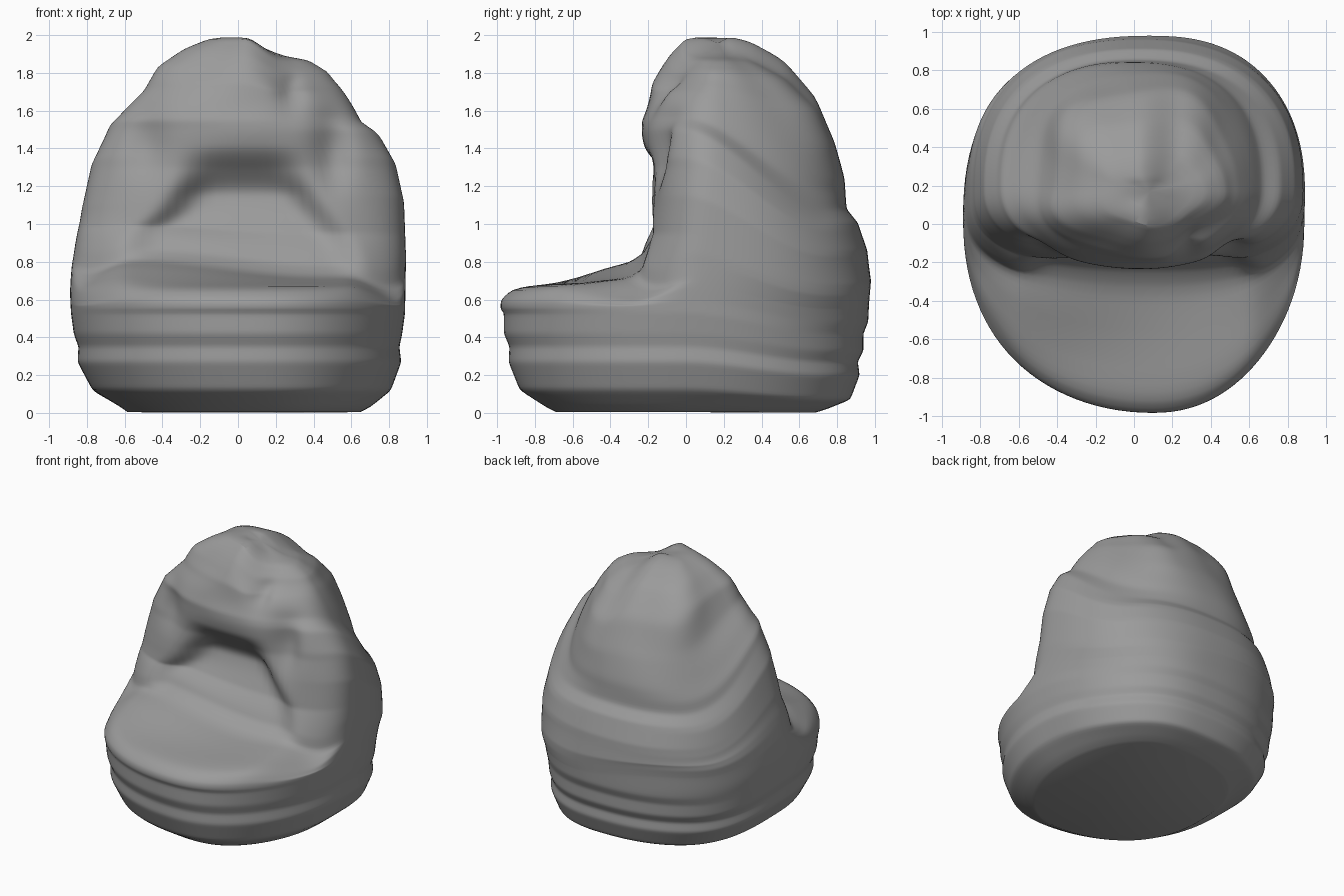
import bpy, bmesh, math

cube = bpy.data.objects.get("Cube")
if cube:
    bpy.data.objects.remove(cube, do_unlink=True)

# Extents as (height, value) profiles
LEFT = [(0, -.58), (.03, -.62), (.12, -.77), (.27, -.85), (.35, -.845), (.42, -.87), (.53, -.885),
        (.64, -.89), (.85, -.86), (1.1, -.83), (1.35, -.78), (1.55, -.69), (1.65, -.59), (1.72, -.51),
        (1.84, -.43), (1.93, -.29), (1.98, -.16), (2, 0)]
RIGHT = [(0, .64), (.03, .7), (.12, .81), (.27, .865), (.35, .855), (.42, .87), (.53, .885),
         (.85, .89), (1.15, .88), (1.35, .84), (1.5, .76), (1.56, .67), (1.7, .59),
         (1.82, .52), (1.91, .46), (1.97, .36), (2, .17)]
FRONT = [(0, -.68), (.03, -.74), (.12, -.88), (.27, -.94), (.35, -.935), (.42, -.965), (.53, -.965),
         (.55, -.985), (.6, -.98), (.655, -.92), (.675, -.82), (.69, -.6), (.715, -.35), (.95, -.23),
         (1.3, -.2), (1.55, -.22), (1.75, -.17), (1.9, -.08), (1.98, -.01), (2, .1)]
BACK = [(0, .68), (.03, .74), (.12, .87), (.27, .92), (.35, .91), (.42, .94), (.53, .94),
        (.6, .965), (.9, .98), (1.2, .96), (1.4, .91), (1.5, .85), (1.6, .84), (1.7, .79),
        (1.8, .7), (1.9, .53), (1.97, .35), (2, .2)]
SAG = [(0, 0), (.12, .05), (.35, .08), (.53, .11), (.68, .13), (1.2, .34), (1.5, .42),
       (1.6, .36), (1.7, .26), (1.8, .13), (1.9, .04), (2, 0)]
MIDDLE = [(0, 0), (.6, 0), (.8, .14), (1.5, .2), (2, .18)]
SQUARE = [(0, 2.1), (.66, 2.1), (.8, 2.7), (1.2, 2.5), (1.6, 2.15), (2, 2)]


def at(profile, z):
    for (z0, v0), (z1, v1) in zip(profile, profile[1:]):
        if z <= z1:
            return v0 + (v1 - v0) * (z - z0) / (z1 - z0)
    return profile[-1][1]


def ramp(a, b, v):
    t = max(0, min(1, (v - a) / (b - a)))
    return t * t * (3 - 2 * t)


def dent(x, z, cx, cz, sx, sz):
    return math.exp(-((x - cx) / sx) ** 2 - ((z - cz) / sz) ** 2)


def power(v, n):
    return math.copysign(abs(v) ** (2 / n), v)


def surface_point(h, angle):
    l, r, f, b = (at(p, h) for p in (LEFT, RIGHT, FRONT, BACK))
    mid = at(MIDDLE, h)
    c, s = math.cos(angle), math.sin(angle)
    n = at(SQUARE, h) if s < 0 else 2.38
    x = (l + r) / 2 + (r - l) / 2 * power(c, n)
    y = mid + (b - mid if s > 0 else mid - f) * power(s, n)
    # Front and back tips lean to one side
    x += .1 * s * s * (1 - abs(c)) * ramp(1.2, .7, h)
    # Gathered folds of the crown
    fold = .05 * ramp(1.6, 1.85, h) * math.cos(5 * angle + .6)
    x += fold * (x - .12)
    y += fold * (y - .18)
    if s < 0:
        # Back rest leaning in under the head pillow, between the arms
        half = .6 - .3 * ramp(.75, 1.3, h)
        across = 1 - ramp(half - .15, half + .07, abs(x - .03))
        inward = .08 * ramp(.69, .8, h) + .09 * ramp(.82, 1.2, h)
        y += across * inward * (1 - ramp(1.14, 1.42, h))
        # Creases beside the pillow and on its face
        y += .07 * dent(x, h, .5, 1.38, .09, .2) + .05 * dent(x, h, -.48, 1.42, .1, .16)
        y += .06 * dent(x, h, .28, 1.75, .06, .14) - .02 * dent(x, h, .05, 1.48, .3, .1)
    # Seams drop toward the back, the crown drops on one side
    z = h - at(SAG, h) * ramp(-.02, .75, y)
    z -= .1 * ramp(.02, .24, x) * ramp(1.6, 1.92, h)
    # Seat rises on one side and rounds down at its outer edges
    z += .08 * ramp(.4, -.5, x) * ramp(.6, .71, h) * ramp(1.1, .8, h) * ramp(-.8, -.3, y)
    z -= .09 * ramp(.58, .86, abs(x)) * ramp(.54, .69, h) * ramp(1, .74, h) * ramp(.1, -.3, y)
    return x, y, z


# Loft the whole soft body from rings
SIDES = 112
heights = [.0, .015, .03] + [.05 + .015 * i for i in range(125)]
heights += [.67, .682, .69, .7, .708, 1.93, 1.945, 1.96, 1.97, 1.98, 1.988, 1.994]
heights = sorted(set(heights))
bm = bmesh.new()
rings = [[bm.verts.new(surface_point(h, math.tau * i / SIDES)) for i in range(SIDES)] for h in heights]
for low, high in zip(rings, rings[1:]):
    for i in range(SIDES):
        j = (i + 1) % SIDES
        bm.faces.new((low[i], low[j], high[j], high[i]))
bm.faces.new(rings[0][::-1])
tip = bm.verts.new((.08, .18, 1.96))
for i in range(SIDES):
    bm.faces.new((rings[-1][i], rings[-1][(i + 1) % SIDES], tip))
bmesh.ops.recalc_face_normals(bm, faces=bm.faces)
mesh = bpy.data.meshes.new("soft_armchair")
bm.to_mesh(mesh)
bm.free()
chair = bpy.data.objects.new("soft_armchair", mesh)
bpy.context.collection.objects.link(chair)

# Soften the folds
smooth = chair.modifiers.new("soften", "SMOOTH")
smooth.factor = .5
smooth.iterations = 4

grey = bpy.data.materials.new("grey_fabric")
grey.use_nodes = True
colour = (.33, .33, .33, 1)
grey.diffuse_color = colour
grey.node_tree.nodes["Principled BSDF"].inputs["Base Color"].default_value = colour
mesh.materials.append(grey)

bpy.context.view_layer.objects.active = chair
chair.select_set(True)
bpy.ops.object.shade_smooth_by_angle(angle=math.radians(50))
